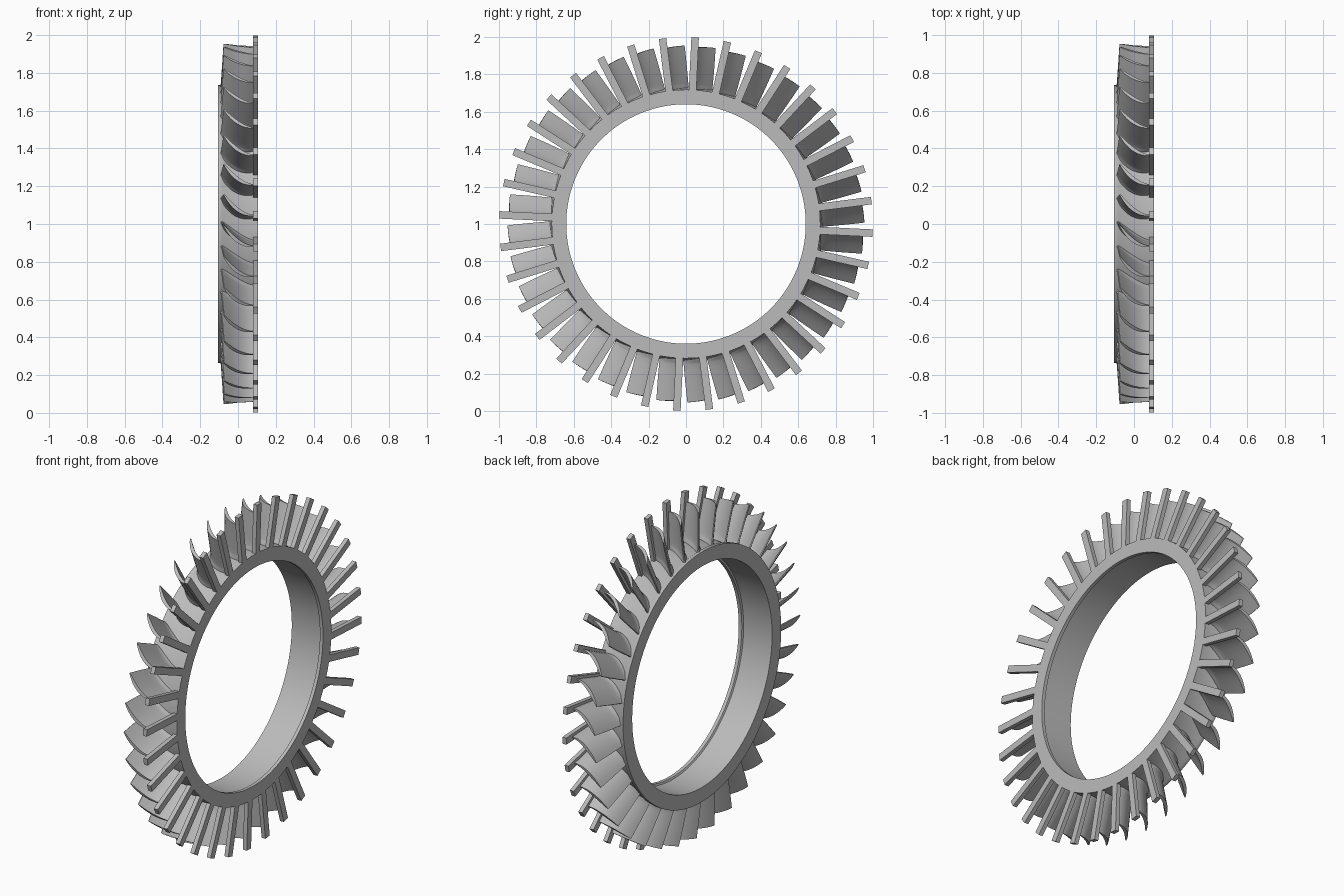
import bpy, bmesh, math
from mathutils import Vector

COUNT = 36
FIRST = math.radians(-2.8)

cube = bpy.data.objects.get("Cube")
if cube:
    bpy.data.objects.remove(cube, do_unlink=True)

metal = bpy.data.materials.new("plain grey metal")
metal.use_nodes = True
metal.diffuse_color = (0.5, 0.5, 0.5, 1)
metal.node_tree.nodes["Principled BSDF"].inputs["Base Color"].default_value = (0.5, 0.5, 0.5, 1)


def polar(x, r, angle):
    """Point around the x axis of the wheel."""
    return Vector((x, r * math.cos(angle), 1 + r * math.sin(angle)))


def finish(name, bm, smooth):
    bmesh.ops.recalc_face_normals(bm, faces=bm.faces)
    mesh = bpy.data.meshes.new(name)
    bm.to_mesh(mesh)
    bm.free()
    mesh.materials.append(metal)
    obj = bpy.data.objects.new(name, mesh)
    bpy.context.collection.objects.link(obj)
    if smooth:
        bpy.ops.object.select_all(action="DESELECT")
        obj.select_set(True)
        bpy.context.view_layer.objects.active = obj
        bpy.ops.object.shade_smooth_by_angle(angle=math.radians(35))
    return obj


def bridge(bm, loop_a, loop_b):
    n = len(loop_a)
    for i in range(n):
        j = (i + 1) % n
        bm.faces.new((loop_a[i], loop_a[j], loop_b[j], loop_b[i]))


# Hub ring: lathed profile of (x, radius), with a small inner lip
profile = [(-0.105, 0.65), (-0.105, 0.735), (-0.085, 0.735), (-0.075, 0.728),
           (0.08, 0.718), (0.105, 0.718), (0.105, 0.64), (0.085, 0.64), (0.08, 0.65)]
bm = bmesh.new()
SEGMENTS = 144
loops = [[bm.verts.new(polar(x, r, math.tau * s / SEGMENTS)) for x, r in profile]
         for s in range(SEGMENTS)]
for s in range(SEGMENTS):
    bridge(bm, loops[s], loops[(s + 1) % SEGMENTS])
finish("hub_ring", bm, True)


# Curved blades: cambered sections stacked from root to tip, flared at the root
def blade_section(bm, r, flare, bar_angle):
    t = max(0, (r - 0.72) / 0.23)
    lead_x, trail_x = -0.09 + 0.015 * t, 0.082
    sweep = math.radians(8.2 - 1.5 * t)
    steps = 12

    def camber(u):
        x = lead_x + (trail_x - lead_x) * u
        return Vector((x, r * (bar_angle - sweep * (1 - u) ** 2.1)))

    def side(u, sign):
        p = camber(u)
        d = (camber(u + 0.01) - camber(u - 0.01) if 0.01 < u < 0.99 else
             camber(min(u + 0.01, 1)) - camber(max(u - 0.01, 0))).normalized()
        half = flare * (0.003 + 0.009 * math.sin(math.pi * u ** 0.8))
        x = min(max(p.x - d.y * half * sign, -0.1), 0.09)
        radius = r - 0.012 * u * t
        return bm.verts.new(polar(x, radius, (p.y + d.x * half * sign) / r))

    us = [i / steps for i in range(steps + 1)]
    return [side(u, 1) for u in us] + [side(u, -1) for u in reversed(us)]


bm = bmesh.new()
sections = [(0.705, 1.9), (0.73, 1.7), (0.738, 1.3), (0.752, 1.08),
            (0.78, 1), (0.84, 0.95), (0.9, 0.88), (0.954, 0.8)]
for k in range(COUNT):
    angle = FIRST + math.tau * k / COUNT
    rows = [blade_section(bm, r, flare, angle) for r, flare in sections]
    for low, high in zip(rows, rows[1:]):
        bridge(bm, low, high)
    half = len(rows[0]) // 2
    for row in (rows[0], rows[-1]):
        for i in range(half - 1):
            bm.faces.new((row[i], row[i + 1], row[-2 - i], row[-1 - i]))
finish("curved_blades", bm, True)

# Straight radial bars along the rim of the flat side
bm = bmesh.new()
for k in range(COUNT):
    angle = FIRST + math.tau * k / COUNT
    out = Vector((0, math.cos(angle), math.sin(angle)))
    across = Vector((0, -out.z, out.y))
    ends = []
    for r in (0.71, 0.999):
        ends.append([bm.verts.new(Vector((x, 0, 1)) + out * r + across * w)
                     for x, w in ((0.08, -0.02), (0.105, -0.02), (0.105, 0.02), (0.08, 0.02))])
    bridge(bm, ends[0], ends[1])
    for end in ends:
        bm.faces.new(end)
finish("radial_bars", bm, False)
